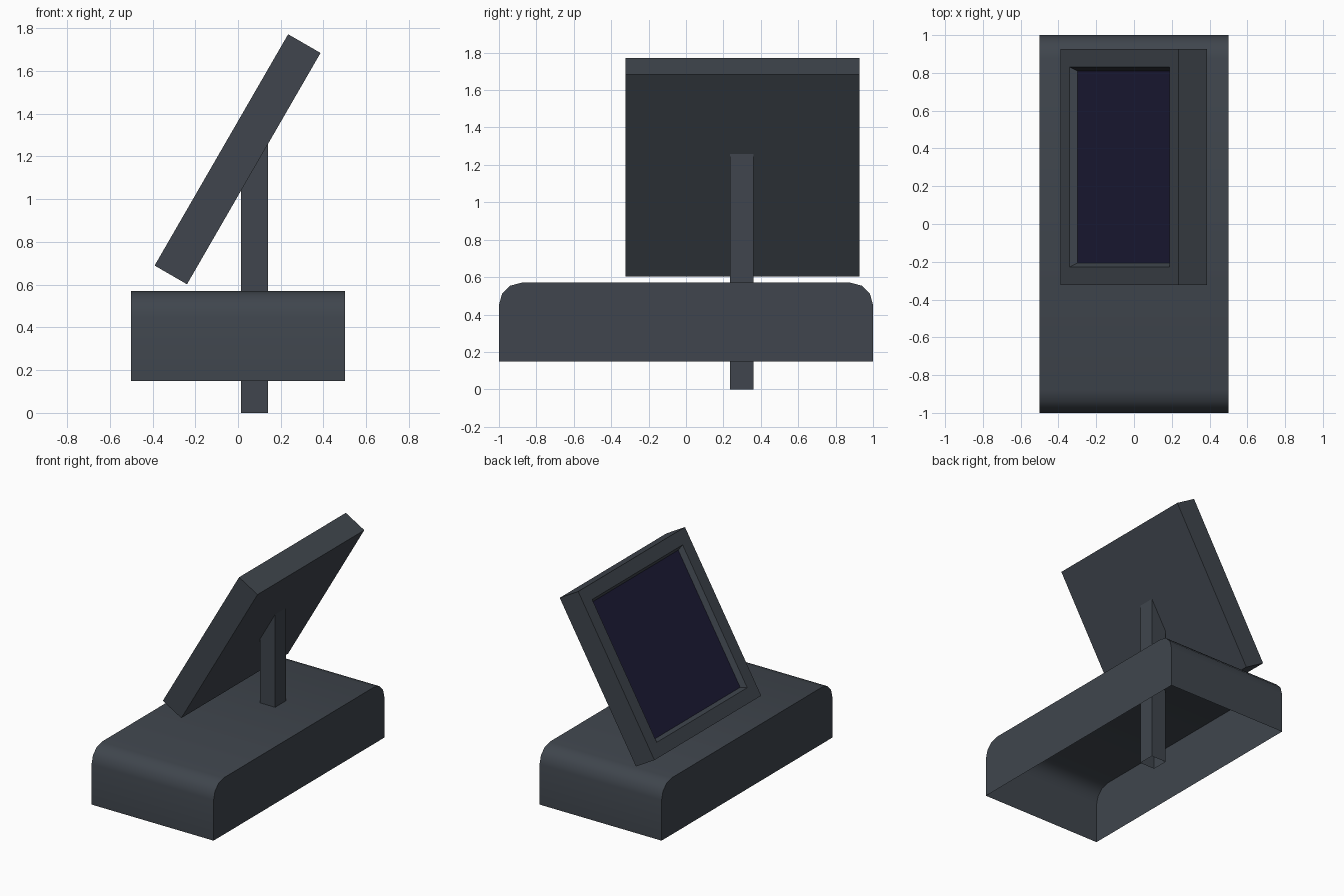
import bpy, bmesh, math
from mathutils import Matrix, Vector

if "Cube" in bpy.data.objects:
    bpy.data.objects.remove(bpy.data.objects["Cube"])


def material(name, rgb):
    m = bpy.data.materials.new(name)
    m.diffuse_color = (*rgb, 1)
    m.use_nodes = True
    m.node_tree.nodes["Principled BSDF"].inputs["Base Color"].default_value = m.diffuse_color
    return m


GREY = material("slate grey", (0.050, 0.060, 0.074))
NAVY = material("dark navy", (0.0125, 0.0115, 0.040))


def finish(name, bm, *mats):
    me = bpy.data.meshes.new(name)
    bm.to_mesh(me)
    bm.free()
    ob = bpy.data.objects.new(name, me)
    bpy.context.collection.objects.link(ob)
    for m in mats:
        me.materials.append(m)
    return ob


def prism(bm, points, direction):
    """Extrude a planar outline into a closed solid."""
    face = bm.faces.new([bm.verts.new(p) for p in points])
    out = bmesh.ops.extrude_face_region(bm, geom=[face], use_keep_orig=True)
    new = [v for v in out["geom"] if isinstance(v, bmesh.types.BMVert)]
    bmesh.ops.translate(bm, verts=new, vec=direction)
    bmesh.ops.recalc_face_normals(bm, faces=bm.faces[:])


def open_bottom(bm):
    bm.normal_update()
    low = [f for f in bm.faces if f.normal.z < -0.99]
    bmesh.ops.delete(bm, geom=low, context='FACES_ONLY')


# Base: hollow cover, rounded at both ends, open underneath
R, TOP, LOW = 0.12, 0.57, 0.15
arc = [(1 - R + R * math.cos(a), TOP - R + R * math.sin(a))
       for a in (math.radians(30 * i) for i in range(4))]
half = [(1, LOW)] + arc
outline = half + [(-y, z) for y, z in reversed(half)]
bm = bmesh.new()
prism(bm, [(-0.5, y, z) for y, z in outline], (1, 0, 0))
open_bottom(bm)
base = finish("base_cover", bm, GREY)
bpy.context.view_layer.objects.active = base
base.select_set(True)
bpy.ops.object.shade_smooth_by_angle(angle=math.radians(40))

# Post: square tube with a slanted top meeting the panel back
bm = bmesh.new()
prism(bm, [(x, 0.235, z) for x, z in
           ((0.015, 0), (0.14, 0), (0.14, 1.26), (0.015, 1.043))], (0, 0.125, 0))
open_bottom(bm)
finish("support_post", bm, GREY)

# Panel: square slab with a bevelled recess, tilted back 30 degrees
bm = bmesh.new()
bmesh.ops.create_cube(bm, size=1, matrix=Matrix.Diagonal((0.175, 1.25, 1.25, 1)))
bm.normal_update()
screen = next(f for f in bm.faces if f.normal.x < -0.9)
bmesh.ops.inset_region(bm, faces=[screen], thickness=0.135)
bmesh.ops.inset_region(bm, faces=[screen], thickness=0.03, depth=-0.037)
screen.material_index = 1
bm.transform(Matrix.Translation(Vector((-0.002, 0.302, 1.187)))
             @ Matrix.Rotation(math.radians(30), 4, 'Y'))
finish("tilted_panel", bm, GREY, NAVY)
